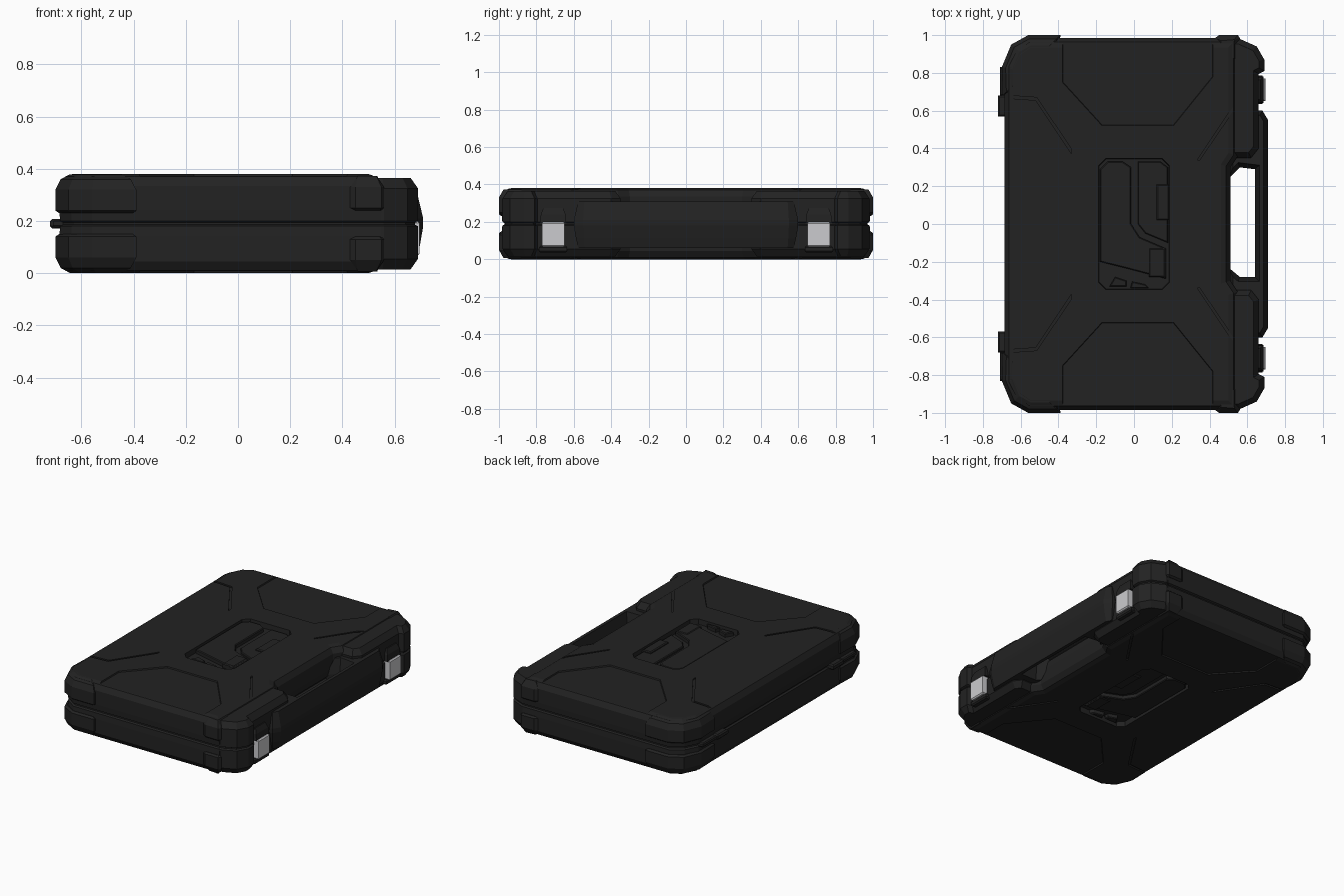
import bpy, bmesh
from mathutils import Vector

cube = bpy.data.objects.get("Cube")
if cube:
    bpy.data.objects.remove(cube)

H = 0.19  # half the case height; every part is built around the seam plane


def material(name, rgb, rough):
    m = bpy.data.materials.new(name)
    m.use_nodes = True
    m.diffuse_color = (*rgb, 1)
    bsdf = m.node_tree.nodes["Principled BSDF"]
    bsdf.inputs["Base Color"].default_value = (*rgb, 1)
    bsdf.inputs["Roughness"].default_value = rough
    return m


BLACK = material("black plastic", (0.016, 0.016, 0.016), 0.6)
GREY = material("light grey latch", (0.6, 0.6, 0.62), 0.5)


def inset(points, d):
    """Move every edge of an anticlockwise outline inwards by d."""
    pts = [Vector(p) for p in points]
    out = []
    for i, p in enumerate(pts):
        a = (p - pts[i - 1]).normalized()
        b = (pts[(i + 1) % len(pts)] - p).normalized()
        na, nb = Vector((-a.y, a.x)), Vector((-b.y, b.x))
        out.append(p + (na + nb) * d / max(0.3, 1 + na.dot(nb)))
    return out


def loft(name, outline, rings, mirror="", mat=BLACK):
    """Stack (height, inset) copies of an outline into a closed solid."""
    bm = bmesh.new()
    loops = [[bm.verts.new((q.x, q.y, z)) for q in inset(outline, d)] for z, d in rings]
    n = len(outline)
    bm.faces.new(loops[0][::-1])
    bm.faces.new(loops[-1])
    for lo, hi in zip(loops, loops[1:]):
        for i in range(n):
            j = (i + 1) % n
            bm.faces.new((lo[i], lo[j], hi[j], hi[i]))
    bmesh.ops.recalc_face_normals(bm, faces=bm.faces)
    me = bpy.data.meshes.new(name)
    bm.to_mesh(me)
    bm.free()
    me.materials.append(mat)
    ob = bpy.data.objects.new(name, me)
    ob.location.z = H
    bpy.context.collection.objects.link(ob)
    if mirror:
        mod = ob.modifiers.new("mirror", "MIRROR")
        mod.use_axis = ("x" in mirror, "y" in mirror, "z" in mirror)
        mod.use_mirror_merge = False
    return ob


def rect(x0, x1, y0, y1):
    return [(x0, y0), (x1, y0), (x1, y1), (x0, y1)]


def block(name, x0, x1, y0, y1, z0, z1, bevel=0.006, mirror="", mat=BLACK):
    rings = [(z0, bevel), (z0 + bevel, 0), (z1 - bevel, 0), (z1, bevel)]
    return loft(name, rect(x0, x1, y0, y1), rings, mirror, mat)


def cut(target, cutter):
    cutter.hide_render = True
    mod = target.modifiers.new("cut", "BOOLEAN")
    mod.object, mod.operation, mod.solver = cutter, "DIFFERENCE", "EXACT"
    bpy.context.view_layer.objects.active = target
    bpy.ops.object.modifier_apply(modifier=mod.name)
    bpy.data.objects.remove(cutter)


def both(half):
    """Complete an outline given for y > 0 with its reflection."""
    return [(x, -y) for x, y in reversed(half)] + half


# Main shell with chamfered rims and a seam groove
shell_half = [(0.51, 0.30), (0.55, 0.36), (0.55, 0.985), (-0.56, 0.985),
              (-0.64, 0.93), (-0.685, 0.84)]
rim = [(0.004, 0.015), (0.01, 0.003), (0.05, 0), (0.145, 0), (0.18, 0.022), (H, 0.05)]
shell = loft("case_shell", both(shell_half), [(-z, d) for z, d in reversed(rim)] + rim)

# Sunken end panels, leaving the crossed arms raised
end_panel = [(-0.38, 1.1), (-0.38, 0.75), (-0.17, 0.52), (0.21, 0.52),
             (0.42, 0.78), (0.42, 1.1)]
cut(shell, loft("end_panel_cutter", end_panel, [(H - 0.008, 0.004), (H + 0.03, -0.012)], "yz"))

# Grooves that edge the arms on the hinge side and the handle side
hinge_groove = [(-0.8, 0.675), (-0.52, 0.655), (-0.33, 0.37), (-0.33, 0.395),
                (-0.515, 0.67), (-0.8, 0.69)]
handle_groove = [(0.335, 0.34), (0.345, 0.335), (0.54, 0.62), (0.54, 0.9), (0.53, 0.9), (0.53, 0.63)]
for outline in (hinge_groove, handle_groove):
    cut(shell, loft("groove_cutter", outline, [(H - 0.009, 0), (H + 0.03, 0)], "yz"))

# Centre pocket on lid and base
pocket = both([(0.19, 0.31), (0.15, 0.35), (-0.15, 0.35), (-0.19, 0.31)])
cut(shell, loft("pocket_cutter", pocket, [(H - 0.035, 0.006), (H + 0.03, 0)], "z"))

# Raised shapes inside the pocket
floor, top = H - 0.04, H - 0.008
shapes = {
    "pocket_plate": [(-0.18, -0.2), (-0.02, -0.24), (0.17, -0.29), (0.17, -0.13), (0.03, -0.07),
                     (-0.015, 0.0), (-0.015, 0.3), (-0.06, 0.33), (-0.14, 0.33), (-0.18, 0.29)],
    "pocket_ridge": [(0.02, 0.0), (0.06, -0.05), (0.18, -0.1), (0.18, 0.3), (0.14, 0.33), (0.02, 0.33)],
    "pocket_pad_left": [(-0.13, -0.33), (-0.04, -0.33), (-0.04, -0.3), (-0.1, -0.28)],
    "pocket_pad_middle": [(-0.02, -0.34), (0.08, -0.34), (0.06, -0.32), (-0.01, -0.305)],
}
for name, outline in shapes.items():
    low = 0.012 if name == "pocket_ridge" else 0
    loft(name, outline, [(floor, 0), (top - low - 0.005, 0), (top - low, 0.005)], "z")
block("pocket_tab_upper", 0.12, 0.185, 0.02, 0.21, floor, top, mirror="z")
block("pocket_tab_lower", 0.08, 0.165, -0.28, -0.13, floor, top + 0.005, mirror="z")

# Bumpers on the four corners of each half
hinge_corner = [(-0.40, 0.76), (-0.39, 1.0), (-0.56, 1.0), (-0.65, 0.95),
                (-0.70, 0.83), (-0.695, 0.68), (-0.54, 0.67)]
loft("hinge_corner_bumper", hinge_corner,
     [(0.04, 0.014), (0.05, 0), (0.13, 0), (0.17, 0.02), (H - 0.001, 0.055)], "yz")
latch_corner = [(0.43, 0.85), (0.56, 0.85), (0.56, 0.985), (0.55, 1.0), (0.45, 1.0), (0.43, 0.985)]
loft("latch_corner_bumper", latch_corner, [(0.05, 0.012), (0.06, 0), (0.14, 0), (0.183, 0.03)], "yz")

# End blocks either side of the handle
end_block = [(0.48, 0.35), (0.62, 0.35), (0.66, 0.40), (0.66, 0.795), (0.69, 0.81),
             (0.69, 0.87), (0.65, 0.94), (0.56, 0.98), (0.48, 0.98)]
side = [(0.004, 0.012), (0.01, 0), (0.135, 0), (0.175, 0.028)]
loft("handle_end_block", end_block, [(-z, d) for z, d in reversed(side)] + side, "y")

# Carry handle with its finger opening
handle = [(0.5, -0.60), (0.68, -0.60), (0.71, -0.55), (0.71, 0.55), (0.68, 0.60), (0.5, 0.60),
          (0.5, 0.24), (0.56, 0.30), (0.64, 0.29), (0.64, -0.28), (0.56, -0.28), (0.5, -0.23)]
loft("carry_handle", handle,
     [(-0.13, 0.024), (-0.08, 0.012), (-0.01, 0), (0.02, 0), (0.07, 0.012), (0.12, 0.024)])

# Latches: grey flap, dark catch above, dark pin below
block("latch_flap", 0.65, 0.695, 0.65, 0.77, -0.125, 0.01, 0.008, "y", GREY)
loft("latch_catch", rect(0.64, 0.685, 0.64, 0.78), [(0.005, 0), (0.05, 0.004), (0.085, 0.018)], "y")
block("latch_pin", 0.64, 0.68, 0.635, 0.785, -0.155, -0.12, 0.008, "y")

# Hinges along the back edge
block("hinge_barrel", -0.72, -0.67, 0.57, 0.68, -0.018, 0.018, 0.008, "y")
block("hinge_pin", -0.71, -0.67, 0.68, 0.83, -0.014, 0.014, 0.006, "y")
